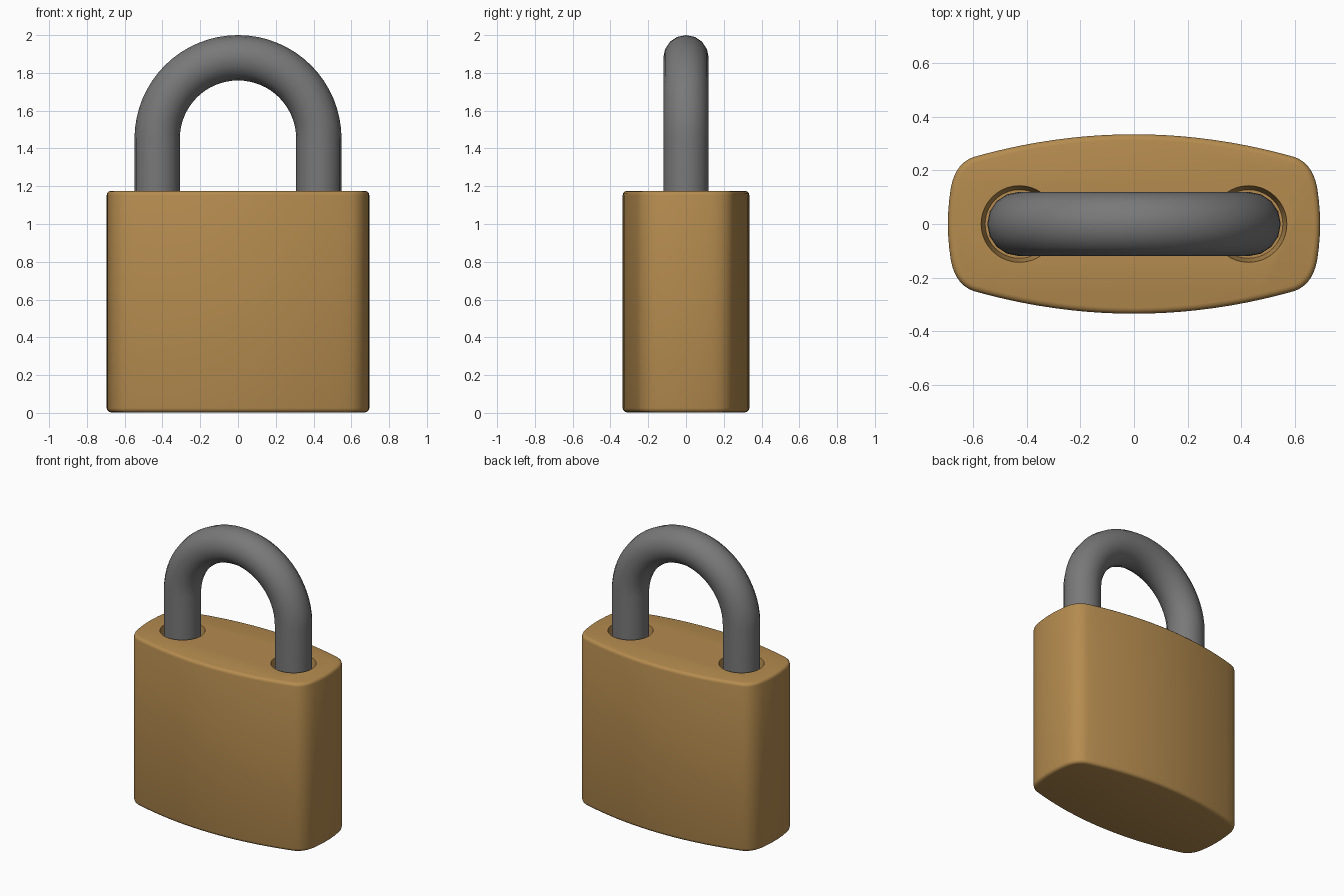
import bpy, bmesh, math

if "Cube" in bpy.data.objects:
    bpy.data.objects.remove(bpy.data.objects["Cube"])


def material(name, rgb):
    m = bpy.data.materials.new(name)
    m.diffuse_color = (*rgb, 1)
    m.use_nodes = True
    m.node_tree.nodes["Principled BSDF"].inputs["Base Color"].default_value = m.diffuse_color
    return m


brass = material("brass", (0.46, 0.26, 0.078))
steel = material("dark steel", (0.19, 0.19, 0.19))
LEG_X, LEG_R, TOP_Z = 0.428, 0.12, 1.175


def activate(ob):
    bpy.ops.object.select_all(action='DESELECT')
    ob.select_set(True)
    bpy.context.view_layer.objects.active = ob


# Body outline: one quadrant (bowed front, rounded corner, bowed side), mirrored
def quadrant():
    pts = [(0.6 * i / 10, 0.335 - 0.236 * (0.6 * i / 10) ** 2) for i in range(11)]
    a, c, b = (0.6, 0.25), (0.668, 0.225), (0.684, 0.135)
    for i in range(1, 8):
        t = i / 7
        pts.append(tuple((1 - t) ** 2 * a[k] + 2 * t * (1 - t) * c[k] + t * t * b[k]
                         for k in (0, 1)))
    pts += [(0.695 - 0.6 * y * y, y) for y in (0.09, 0.045, 0)]
    return pts


q = quadrant()
half = q + [(x, -y) for x, y in reversed(q[:-1])]
outline = half + [(-x, y) for x, y in reversed(half[1:-1])]

bm = bmesh.new()
base = bm.faces.new([bm.verts.new((x, y, 0.003)) for x, y in outline])
ext = bmesh.ops.extrude_face_region(bm, geom=[base])
for v in ext["geom"]:
    if isinstance(v, bmesh.types.BMVert):
        v.co.z = TOP_Z
bmesh.ops.recalc_face_normals(bm, faces=bm.faces)
rims = [e for e in bm.edges if abs(e.verts[0].co.z - e.verts[1].co.z) < 1e-4]
bmesh.ops.bevel(bm, geom=rims, offset=0.022, segments=3, profile=0.5, affect='EDGES')
mesh = bpy.data.meshes.new("body")
bm.to_mesh(mesh)
bm.free()
body = bpy.data.objects.new("body", mesh)
bpy.context.collection.objects.link(body)
mesh.materials.append(brass)

# Recesses in the top around the shackle legs
for s in (-1, 1):
    bpy.ops.mesh.primitive_cone_add(vertices=40, radius1=0.128, radius2=0.146, depth=0.12,
                                    location=(s * LEG_X, 0, TOP_Z - 0.04))
    cutter = bpy.context.object
    cutter.name = "recess_cutter"
    cutter.hide_render = True
    cutter.data.materials.append(brass)
    mod = body.modifiers.new("recess", 'BOOLEAN')
    mod.operation, mod.solver, mod.object = 'DIFFERENCE', 'EXACT', cutter
    activate(body)
    bpy.ops.object.modifier_apply(modifier=mod.name)
    bpy.data.objects.remove(cutter)
activate(body)
bpy.ops.object.shade_smooth_by_angle(angle=math.radians(35))

# Shackle: round bar swept along a U-shaped path
ARC_Z = 2.0 - LEG_X - LEG_R
path = [(LEG_X, 1.05)]
path += [(LEG_X * math.cos(math.pi * i / 32), ARC_Z + LEG_X * math.sin(math.pi * i / 32))
         for i in range(33)]
path += [(-LEG_X, 1.05)]
cu = bpy.data.curves.new("shackle", 'CURVE')
cu.dimensions = '3D'
sp = cu.splines.new('POLY')
sp.points.add(len(path) - 1)
for p, (x, z) in zip(sp.points, path):
    p.co = (x, 0, z, 1)
cu.bevel_depth = LEG_R
cu.bevel_resolution = 6
cu.use_fill_caps = True
cu.materials.append(steel)
shackle = bpy.data.objects.new("shackle", cu)
bpy.context.collection.objects.link(shackle)
activate(shackle)
bpy.ops.object.convert(target='MESH')
bpy.ops.object.shade_smooth_by_angle(angle=math.radians(35))
